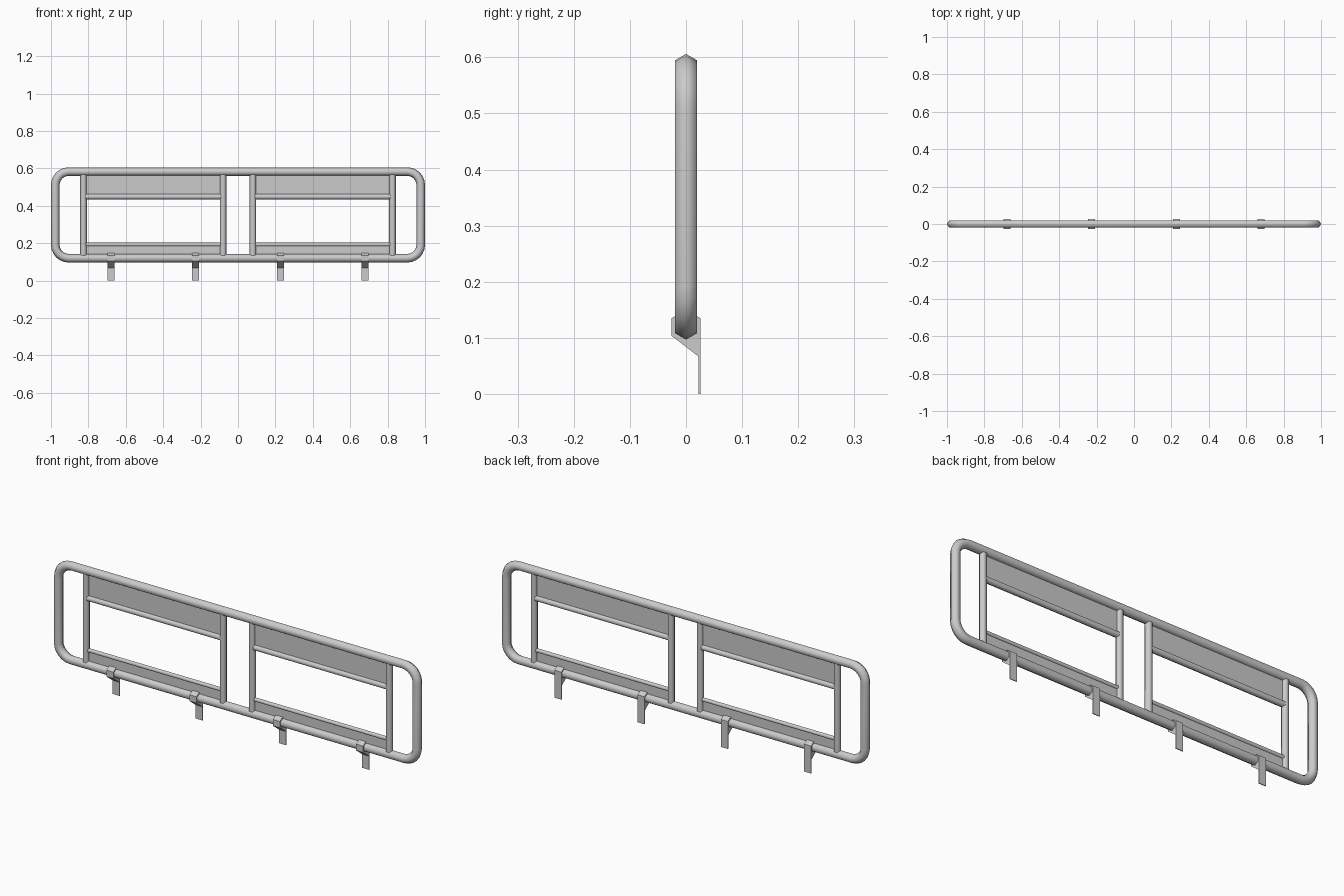
import bpy, bmesh
from math import sin, cos, pi
from mathutils import Vector

if "Cube" in bpy.data.objects:
    bpy.data.objects.remove(bpy.data.objects["Cube"])


def make_object(name, bm, smooth):
    bmesh.ops.recalc_face_normals(bm, faces=bm.faces)
    for f in bm.faces:
        f.smooth = smooth and len(f.verts) == 4
    mesh = bpy.data.meshes.new(name)
    bm.to_mesh(mesh)
    bm.free()
    obj = bpy.data.objects.new(name, mesh)
    bpy.context.collection.objects.link(obj)
    return obj


def loft(bm, rings, closed):
    rings = [[bm.verts.new(p) for p in r] for r in rings]
    n = len(rings[0])
    for i in range(len(rings) if closed else len(rings) - 1):
        a, b = rings[i], rings[(i + 1) % len(rings)]
        for j in range(n):
            k = (j + 1) % n
            bm.faces.new((a[j], a[k], b[k], b[j]))
    if not closed:
        bm.faces.new(rings[0])
        bm.faces.new(rings[-1])


def rod(name, start, end, r, sides=6):
    a, b = Vector(start), Vector(end)
    u = (b - a).normalized().cross(Vector((0, 1, 0)))
    v = Vector((0, 1, 0))
    ring = [r * (cos(2 * pi * i / sides) * u + sin(2 * pi * i / sides) * v)
            for i in range(sides)]
    bm = bmesh.new()
    loft(bm, [[a + p for p in ring], [b + p for p in ring]], False)
    return make_object(name, bm, True)


def plate(name, x0, x1, z0, z1, t):
    bm = bmesh.new()
    bmesh.ops.create_cube(bm, size=1)
    for v in bm.verts:
        v.co = ((x0 + x1) / 2 + v.co.x * (x1 - x0), v.co.y * t,
                (z0 + z1) / 2 + v.co.z * (z1 - z0))
    return make_object(name, bm, False)


# Outer frame: hexagonal tube swept around a rounded rectangle
R, CORNER, STEPS = 0.023, 0.072, 6
X, Z0, Z1 = 0.977, 0.12, 0.583
rings = []
corners = [(X, Z1, 0), (-X, Z1, 1), (-X, Z0, 2), (X, Z0, 3)]
for cx, cz, q in corners:
    ox = cx - CORNER * (1 if cx > 0 else -1)
    oz = cz - CORNER * (1 if cz == Z1 else -1)
    for s in range(STEPS + 1):
        a = (q + s / STEPS) * pi / 2
        rings.append([(ox + cos(a) * (CORNER + R * cos(k * pi / 3)),
                       R * sin(k * pi / 3),
                       oz + sin(a) * (CORNER + R * cos(k * pi / 3)))
                      for k in range(6)])
bm = bmesh.new()
loft(bm, rings, True)
make_object("outer_frame", bm, True)

# Two mirrored bays: uprights, rails and infill panels
XI, XO = 0.08, 0.826
for side, s in (("left", -1), ("right", 1)):
    rod(f"inner_upright_{side}", (s * XI, 0, Z0), (s * XI, 0, Z1), 0.0175)
    rod(f"outer_upright_{side}", (s * XO, 0, Z0), (s * XO, 0, Z1), 0.0175)
    rod(f"upper_rail_{side}", (s * XI, 0, 0.449), (s * XO, 0, 0.449), 0.0155)
    rod(f"lower_rail_{side}", (s * XI, 0, 0.193), (s * XO, 0, 0.193), 0.0105)
    x0, x1 = sorted((s * XI, s * XO))
    plate(f"upper_panel_{side}", x0, x1, 0.449, 0.58, 0.006)
    plate(f"lower_panel_{side}", x0, x1, 0.125, 0.193, 0.006)

# Mounting brackets: clamp around the bottom tube with a tab hanging down at the back
profile = [(-0.026, 0.104), (-0.026, 0.135), (0, 0.15), (0.026, 0.135),
           (0.026, 0), (0.022, 0), (0.022, 0.067)]
for i, x in enumerate((-0.68, -0.227, 0.227, 0.68)):
    bm = bmesh.new()
    loft(bm, [[(x + d, y, z) for y, z in profile] for d in (-0.019, 0.019)], False)
    make_object(f"mounting_bracket_{i + 1}", bm, False)
